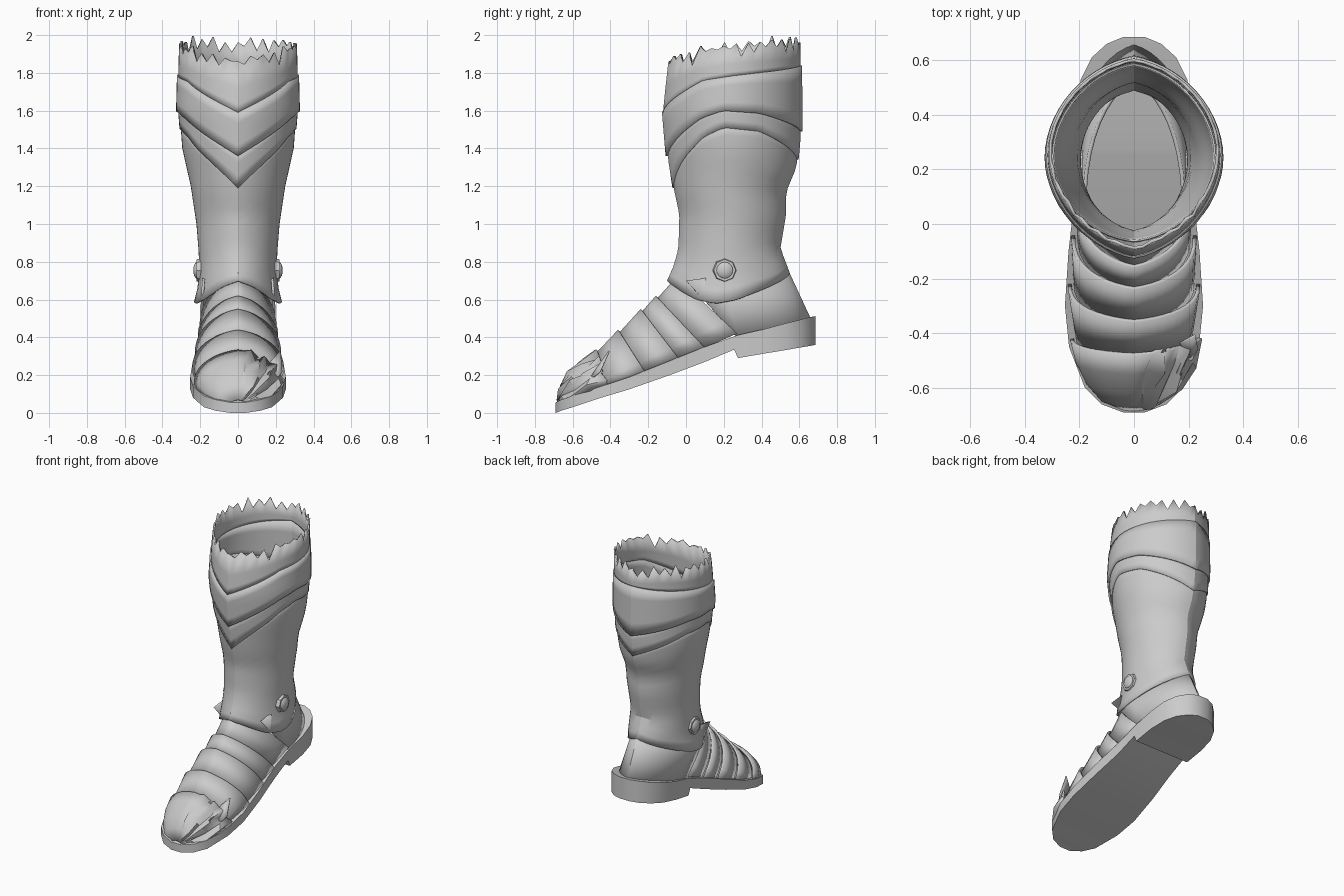
import bpy, bmesh, math, random
from mathutils import Vector

random.seed(4)
if "Cube" in bpy.data.objects:
    bpy.data.objects.remove(bpy.data.objects["Cube"])

steel = bpy.data.materials.new("plain_steel_grey")
steel.use_nodes = True
GREY = (0.6, 0.6, 0.6, 1)
steel.diffuse_color = GREY
steel.node_tree.nodes["Principled BSDF"].inputs["Base Color"].default_value = GREY


def table(points, v):
    """Piecewise linear lookup."""
    if v <= points[0][0]:
        return points[0][1]
    for (a, p), (b, q) in zip(points, points[1:]):
        if v <= b:
            return p + (q - p) * (v - a) / (b - a)
    return points[-1][1]


def finish(bm, name, angle=18, thickness=0):
    mesh = bpy.data.meshes.new(name)
    bm.to_mesh(mesh)
    bm.free()
    mesh.materials.append(steel)
    obj = bpy.data.objects.new(name, mesh)
    bpy.context.collection.objects.link(obj)
    bpy.ops.object.select_all(action="DESELECT")
    obj.select_set(True)
    bpy.context.view_layer.objects.active = obj
    bpy.ops.object.shade_smooth_by_angle(angle=math.radians(angle))
    if thickness:
        mod = obj.modifiers.new("plate_thickness", "SOLIDIFY")
        mod.thickness = thickness
        mod.offset = -1
    return obj


def loft(rows, closed=False, caps=False):
    bm = bmesh.new()
    grid = [[bm.verts.new(p) for p in row] for row in rows]
    n = len(grid[0])
    for low, high in zip(grid, grid[1:]):
        for c in range(n if closed else n - 1):
            d = (c + 1) % n
            bm.faces.new((low[c], low[d], high[d], high[c]))
    if caps:
        bm.faces.new(grid[0])
        bm.faces.new(grid[-1])
        bmesh.ops.recalc_face_normals(bm, faces=bm.faces)
    return bm


# Leg outline by height: front, back and half width
FRONT = [(.7, -.10), (.78, -.065), (.87, -.04), (1.05, -.035), (1.19, -.065),
         (1.36, -.09), (1.6, -.11), (1.85, -.085), (2, -.05)]
BACK = [(.74, .55), (.87, .5), (1.05, .53), (1.17, .53), (1.3, .585), (1.45, .6), (2, .595)]
WIDTH = [(.58, .235), (.66, .215), (.75, .205), (.85, .208), (1, .22), (1.2, .25),
         (1.4, .295), (1.6, .31), (2, .3)]

# Plate edges: height by position from front (0) to back (1)
HEM = [(0, .7), (.12, .67), (.3, .6), (.42, .58), (.55, .6), (.8, .68), (1, .74)]
LOW_EDGE = [(0, 1.19), (.33, 1.46), (.45, 1.51), (.65, 1.49), (1, 1.34)]
MID_EDGE = [(0, 1.36), (.33, 1.56), (.45, 1.6), (.65, 1.585), (1, 1.49)]
TOP_EDGE = [(0, 1.59), (.33, 1.76), (.5, 1.785), (1, 1.84)]
RIM = [(0, 1.87), (.1, 1.9), (.3, 1.95), (.5, 1.98), (.8, 2), (1, 1.98)]
SEGMENTS = 56


def leg_point(t, z, grow):
    w, f, b = table(WIDTH, z) + grow, table(FRONT, z) - grow, table(BACK, z) + grow
    mid = (f + b) / 2
    c, s = math.cos(t), math.sin(t)
    reach = .84 * c + math.copysign(.16 * (1 - abs(s)), c)
    return (w * s, mid - (b - f) / 2 * reach, z)


def leg_plate(name, bottom, top, grow, steps, overlap=0.0, torn=False):
    tears = [random.uniform(.04, .11) if i % 2 else random.uniform(0, .03)
             for i in range(SEGMENTS)]
    rows = []
    for r in range(steps + 1):
        row = []
        for i in range(SEGMENTS):
            t = 2 * math.pi * i / SEGMENTS
            s = 1 - abs(1 - t / math.pi)
            lo, hi = table(bottom, s), table(top, s) + overlap
            if torn and r == steps:
                hi -= tears[i] * min(1, .3 + s * 3)
            elif torn:
                hi -= .11
            row.append(leg_point(t, lo + (hi - lo) * r / steps, grow))
        rows.append(row)
    return finish(loft(rows, closed=True), name, thickness=.012)


leg_plate("shin_plate", HEM, LOW_EDGE, 0, 14, .03)
leg_plate("lower_calf_band", LOW_EDGE, MID_EDGE, .007, 3, .03)
leg_plate("upper_calf_band", MID_EDGE, TOP_EDGE, .018, 4)
leg_plate("torn_collar", TOP_EDGE, RIM, .011, 4, torn=True)


# Foot plates: arches from one side over the ridge to the other
def arch(ridge, side, w, shrink=0.0, n=20):
    row = []
    for i in range(n + 1):
        a = math.pi * (i / n - .5)
        c, s = max(0, math.cos(a)), math.sin(a)
        h = .85 * c ** .75 + .15 * (1 - abs(s))
        y, z = (side[k] + (ridge[k] - side[k]) * h for k in (0, 1))
        row.append(Vector(((w - shrink) * s, y, z - shrink * h)))
    return row


EDGES = [((-.48, .335), (-.42, .14), .235), ((-.36, .44), (-.22, .22), .243),
         ((-.24, .55), (-.04, .29), .23), ((-.16, .62), (.1, .345), .215),
         ((-.05, .72), (.27, .42), .205)]
for i, (fore, aft) in enumerate(zip(EDGES, EDGES[1:])):
    finish(loft([arch(*fore, shrink=.022), arch(*aft)]), f"foot_lame_{i + 1}", 25, .014)

# Toe cap, battered on its left side
toe = [((-.685, .07), (-.68, .045), .04), ((-.665, .15), (-.645, .055), .12),
       ((-.62, .22), (-.58, .08), .175), ((-.55, .285), (-.5, .11), .215), EDGES[0]]
rows = [arch(*e) for e in toe]
for row in rows[1:]:
    for p in row[:-1]:
        if p.x > .04:
            p += Vector([random.uniform(-.024, .018) for _ in range(3)])
finish(loft(rows), "toe_cap", 35, .014)

# Torn flap at the toe
bm = bmesh.new()
flap = [bm.verts.new(p) for p in ((.2, -.52, .17), (.235, -.46, .22), (.225, -.41, .33), (.17, -.44, .27))]
bm.faces.new(flap)
finish(bm, "torn_toe_flap", thickness=.008)

# Heel counter
finish(loft([arch((.535, .77), (0, .7), .19), arch((.6, .63), (.13, .56), .198),
             arch((.665, .49), (.27, .4), .203)]), "heel_counter", 25, .014)

# Sole with stepped heel: y, bottom, top, half width
SOLE = [(-.69, .0, .055, .04), (-.66, .012, .07, .12), (-.6, .03, .09, .18),
        (-.45, .08, .14, .238), (-.3, .125, .19, .253), (-.1, .195, .27, .24),
        (.1, .27, .35, .217), (.255, .335, .405, .212), (.275, .29, .412, .212),
        (.42, .315, .445, .212), (.53, .333, .475, .195), (.61, .347, .495, .155),
        (.66, .355, .508, .1), (.685, .36, .512, .04)]
finish(loft([[(-w, y, b), (w, y, b), (w, y, t), (-w, y, t)] for y, b, t, w in SOLE],
            closed=True, caps=True), "sole", 30)

# Ankle rivets
for side, label in ((1, "left"), (-1, "right")):
    bm = bmesh.new()
    bmesh.ops.create_cone(bm, cap_ends=True, segments=8, radius1=.066, radius2=.058, depth=.03)
    dome = bmesh.ops.create_uvsphere(bm, u_segments=16, v_segments=8, radius=.044)["verts"]
    for v in dome:
        v.co.z = v.co.z * .45 + .013
    for v in bm.verts:
        x, y, z = v.co
        v.co = (side * (.204 + z), .205 + side * y, .755 + x)
    bmesh.ops.recalc_face_normals(bm, faces=bm.faces)
    finish(bm, f"{label}_ankle_rivet", 30)
